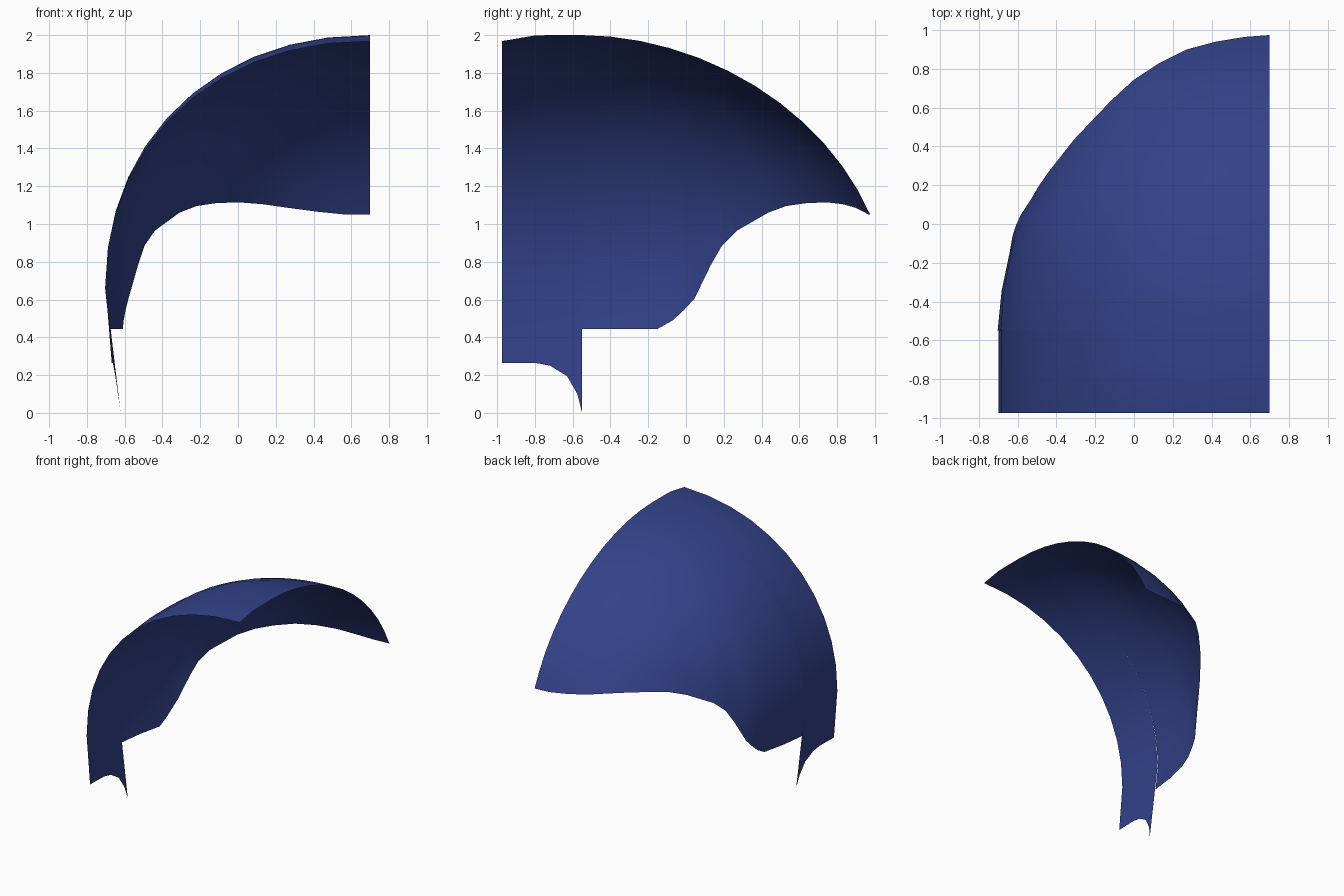
import bpy, bmesh, math

cube = bpy.data.objects.get("Cube")
if cube:
    bpy.data.objects.remove(cube, do_unlink=True)

# Shell centre and radii
CX, CY, CZ = 0.7, -0.55, 0.66
RX, RY, RZ = 1.4, 1.6, 1.34
ROWS = 12

blue = bpy.data.materials.new("deep_blue")
blue.use_nodes = True
colour = (0.032, 0.054, 0.25, 1)
blue.diffuse_color = colour
blue.node_tree.nodes["Principled BSDF"].inputs["Base Color"].default_value = colour


def spread(z, n):
    """Horizontal share of the radius at a height: rounded above, tapering below."""
    if z < CZ:
        return 1 - 0.085 * (CZ - z)
    h = min((z - CZ) / RZ, 1)
    return max(1 - h ** n, 0) ** (1 / n)


def heights(bottom, n):
    """Evenly turned heights from the lower edge up to the crown."""
    h = (bottom - CZ) / RZ
    start = math.copysign(math.asin(abs(h) ** (n / 2)), h)
    result = []
    for i in range(ROWS + 1):
        s = math.sin(start + (math.pi / 2 - start) * i / ROWS)
        result.append(CZ + RZ * math.copysign(abs(s) ** (2 / n), s))
    return result


def skin(name, columns):
    """Join neighbouring columns of points into a smooth open sheet."""
    bm = bmesh.new()
    grid = [[bm.verts.new(p) for p in col] for col in columns]
    for a, b in zip(grid, grid[1:]):
        for i in range(len(a) - 1):
            bm.faces.new((a[i], a[i + 1], b[i + 1], b[i]))
    bmesh.ops.remove_doubles(bm, verts=bm.verts, dist=0.0005)
    bm.normal_update()
    # Turn faces away from the shell centre
    for f in bm.faces:
        c = f.calc_center_median()
        if f.normal.x * (c.x - CX) + f.normal.y * (c.y - CY) * 0.5 + f.normal.z * (c.z - CZ) < 0:
            f.normal_flip()
    mesh = bpy.data.meshes.new(name)
    bm.to_mesh(mesh)
    bm.free()
    mesh.materials.append(blue)
    obj = bpy.data.objects.new(name, mesh)
    bpy.context.collection.objects.link(obj)
    for p in mesh.polygons:
        p.use_smooth = True
    return obj


# Lower rim of the dome, from the back middle round to the side
rim = [(0.7, 0.975, 1.05), (0.57, 0.965, 1.05), (0.42, 0.94, 1.065),
       (0.27, 0.9, 1.085), (0.13, 0.83, 1.105), (0, 0.745, 1.115),
       (-0.12, 0.635, 1.11), (-0.22, 0.53, 1.095), (-0.31, 0.435, 1.06),
       (-0.44, 0.27, 0.965), (-0.495, 0.19, 0.885), (-0.53, 0.13, 0.78),
       (-0.58, 0.045, 0.605), (-0.595, -0.01, 0.545), (-0.605, -0.07, 0.49),
       (-0.61, -0.15, 0.445), (-0.655, -0.35, 0.445), (-0.68, CY, 0.445)]

# Rear dome: one column from each rim point up to the crown
columns = []
for x, y, bottom in rim:
    u, v = (x - CX) / RX, (y - CY) / RY
    reach = math.hypot(u, v)
    u, v = u / reach, v / reach
    n = 1.9 + 0.23 * u * u
    fit = reach / spread(bottom, n)
    col = []
    for z in heights(bottom, n):
        blend = ((CZ + RZ - z) / (CZ + RZ - bottom)) ** 3
        r = spread(z, n) * (1 + (fit - 1) * blend)
        col.append((CX + RX * u * r, CY + RY * v * r, z))
    columns.append(col)
skin("rear_dome", columns)

# Front band: side section carried forward, with a curved notch below
N = 2.13
upper = heights(0.445, N)
columns = []
for y, bottom, top in [(CY, 0, 2), (-0.575, 0.1, 2), (-0.63, 0.195, 2),
                       (-0.72, 0.25, 2), (-0.8, 0.265, 1.998), (-0.975, 0.265, 1.968)]:
    tuck = 1 + 0.5 * max(0, (CY - y) / 0.425)
    col = []
    for z in [bottom + (0.445 - bottom) * i / 4 for i in range(4)] + upper:
        r = spread(z, N)
        if z < CZ:
            r = 1 - (1 - r) / tuck
        height = z if z < CZ else CZ + (z - CZ) * (top - CZ) / RZ
        col.append((CX - RX * r, y, height))
    columns.append(col)
skin("front_band", columns)
